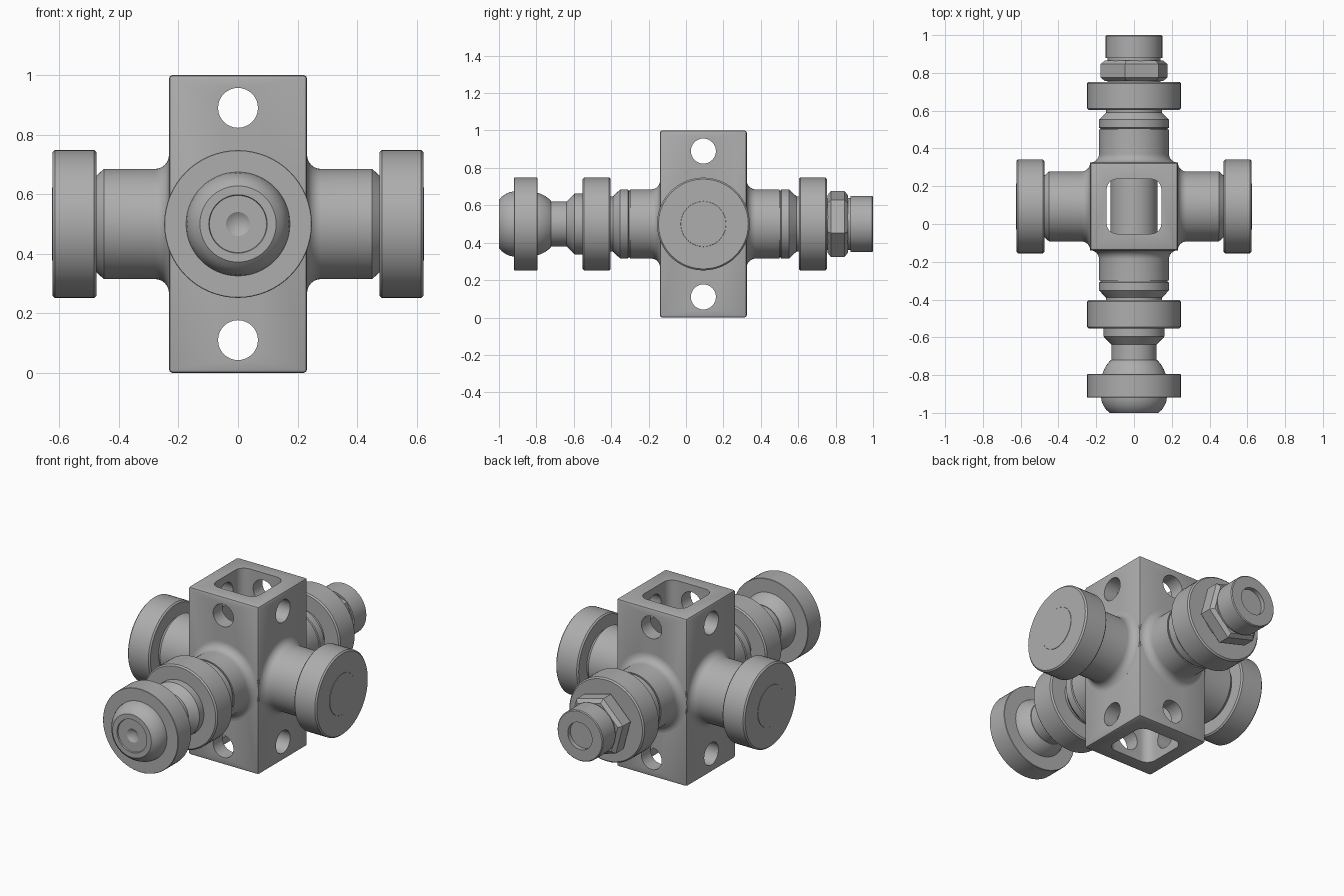
import bpy, bmesh, math
from mathutils import Vector, Matrix

if "Cube" in bpy.data.objects:
    bpy.data.objects.remove(bpy.data.objects["Cube"], do_unlink=True)

steel = bpy.data.materials.new("steel_grey")
steel.use_nodes = True
GREY = (0.42, 0.42, 0.42, 1)
steel.diffuse_color = GREY
steel.node_tree.nodes["Principled BSDF"].inputs["Base Color"].default_value = GREY

MID = 0.093          # block centre along y
HALF = 0.232         # block half width
CENTRE = Vector((0, MID, 0.5))
AXIS = Vector((0, 0, 0.5))
FRONT, BACK = Vector((0, -1, 0)), Vector((0, 1, 0))


def finish(name, bm, smooth=True):
    bmesh.ops.recalc_face_normals(bm, faces=bm.faces)
    mesh = bpy.data.meshes.new(name)
    bm.to_mesh(mesh)
    bm.free()
    mesh.materials.append(steel)
    obj = bpy.data.objects.new(name, mesh)
    bpy.context.collection.objects.link(obj)
    if smooth:
        bpy.ops.object.select_all(action='DESELECT')
        obj.select_set(True)
        bpy.context.view_layer.objects.active = obj
        bpy.ops.object.shade_smooth_by_angle(angle=math.radians(32))
    return obj


def lathe(name, origin, direction, profile, sides=64, turn=0):
    """Revolve (radius, distance) points about a line from origin."""
    bm = bmesh.new()
    start = Matrix.Rotation(turn, 3, 'Z')
    verts = [bm.verts.new(start @ Vector((r, 0, d))) for r, d in profile]
    edges = [bm.edges.new(pair) for pair in zip(verts, verts[1:])]
    bmesh.ops.spin(bm, geom=verts + edges, cent=(0, 0, 0), axis=(0, 0, 1),
                   angle=math.tau, steps=sides, use_duplicate=False)
    bmesh.ops.remove_doubles(bm, verts=bm.verts, dist=0.0002)
    turn_to = direction.to_track_quat('Z', 'Y').to_matrix().to_4x4()
    bm.transform(Matrix.Translation(origin) @ turn_to)
    return finish(name, bm)


def disc(r, a, b, c=0.008):
    """Closed cylinder profile with chamfered rims."""
    return [(0, a), (r - c, a), (r, a + c), (r, b - c), (r - c, b), (0, b)]


def boss(face, end, r=0.185, fillet=0.047):
    """Cylinder that flares into the block face."""
    arc = [i * math.pi / 16 for i in range(9)]
    flare = [(r + fillet * (1 - math.sin(t)), face + fillet * (1 - math.cos(t)))
             for t in arc]
    return [(0, face - 0.02), (r + fillet, face - 0.02)] + flare + [(r, end), (0, end)]


def box(name, size, centre, bevel, segments, vertical_only=False):
    bm = bmesh.new()
    bmesh.ops.create_cube(bm, size=1)
    bm.transform(Matrix.Translation(centre) @ Matrix.Diagonal((*size, 1)))
    edges = [e for e in bm.edges if not vertical_only
             or abs(e.verts[0].co.z - e.verts[1].co.z) > 0.1]
    bmesh.ops.bevel(bm, geom=edges, offset=bevel, segments=segments,
                    profile=0.5, affect='EDGES')
    return finish(name, bm, smooth=False)


# Central block with a vertical passage and cross-drilled holes
block = box("central_block", (2 * HALF, 2 * HALF, 1), CENTRE, 0.012, 2)
cutters = [box("passage_cutter", (0.29, 0.29, 1.2), CENTRE, 0.055, 6, True)]
for z in (0.11, 0.89):
    for way in (Vector((1, 0, 0)), BACK):
        cutters.append(lathe("hole_cutter", Vector((0, MID, z)), way,
                             disc(0.067, -0.4, 0.4, 0.001), 32))
bpy.context.view_layer.objects.active = block
for cutter in cutters:
    cut = block.modifiers.new("cut", 'BOOLEAN')
    cut.object, cut.solver = cutter, 'EXACT'
    bpy.ops.object.modifier_apply(modifier=cut.name)
    bpy.data.objects.remove(cutter, do_unlink=True)
bpy.ops.object.select_all(action='DESELECT')
block.select_set(True)
bpy.context.view_layer.objects.active = block
bpy.ops.object.shade_smooth_by_angle(angle=math.radians(32))

# Side arms with end caps
for side, sign in (("left", 1), ("right", -1)):
    way = Vector((sign, 0, 0))
    lathe(side + "_boss", CENTRE, way, boss(HALF, 0.45))
    lathe(side + "_boss_chamfer", CENTRE, way,
          [(0, 0.45), (0.185, 0.45), (0.163, 0.475), (0.163, 0.48), (0, 0.48)])
    lathe(side + "_cap", CENTRE, way, disc(0.248, 0.475, 0.623))
    lathe(side + "_cap_plug", CENTRE, way, disc(0.122, 0.615, 0.625, 0.001), 24)

# Shaft through the block
lathe("shaft", AXIS, BACK, disc(0.124, -0.5, 0.7))

# Front and back arms: boss, seal ring, collar
for end, way, face, stop in (("front", FRONT, HALF - MID, 0.3),
                             ("back", BACK, HALF + MID, 0.5)):
    lathe(end + "_boss", AXIS, way, boss(face, stop))
    lathe(end + "_seal_ring", AXIS, way,
          [(0, stop), (0.178, stop), (0.178, stop + 0.006), (0.185, stop + 0.01),
           (0.185, stop + 0.052), (0.148, stop + 0.09), (0.148, stop + 0.11),
           (0, stop + 0.11)])
    lathe(end + "_collar", AXIS, way, disc(0.248, stop + 0.103, stop + 0.253))

# Front stem
lathe("front_stem", AXIS, FRONT,
      [(0, 0.54), (0.162, 0.54), (0.162, 0.595), (0.12, 0.638),
       (0.12, 0.74), (0, 0.74)])

# Rounded ball end with a small centre dimple, and its flange
ball = []
for i in range(25):
    t = math.radians(-45 + 92 * i / 24)
    ball.append((0.175 * math.cos(t), 0.845 + 0.175 * math.sin(t)))
ball = [(r, d) for r, d in ball if d < 0.85]
ball += [(0.175, 0.915), (0.171, 0.94), (0.16, 0.965), (0.146, 0.985), (0.128, 1.0)]
lathe("ball_end", AXIS, FRONT,
      [(0, ball[0][1])] + ball +
      [(0.098, 1.0), (0.096, 0.992), (0.04, 0.992), (0, 0.965)])
lathe("ball_flange", AXIS, FRONT, disc(0.248, 0.795, 0.919, 0.002))

# Hexagonal nut with chamfered corners
lathe("back_nut", AXIS, BACK,
      [(0, 0.757), (0.16, 0.757), (0.183, 0.775), (0.183, 0.847),
       (0.16, 0.865), (0, 0.865)], 6, math.radians(15))

# Threaded end with a recessed face
lathe("back_nut_neck", AXIS, BACK, disc(0.14, 0.74, 0.9, 0.002))
lathe("back_end", AXIS, BACK,
      [(0, 0.88), (0.15, 0.88), (0.15, 0.995), (0.145, 1.0), (0.08, 1.0),
       (0.08, 0.975), (0, 0.975)])
